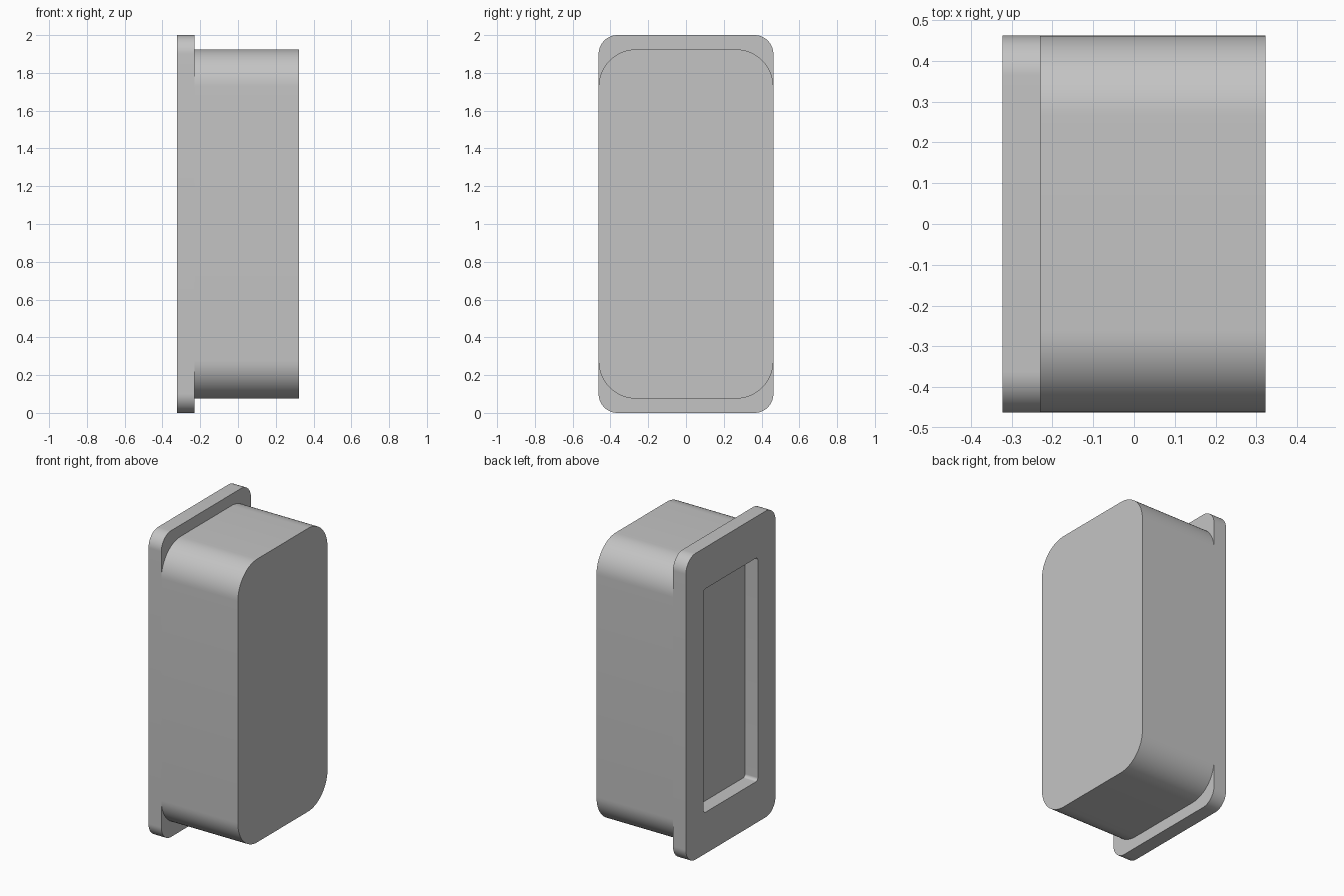
import bpy, bmesh, math

if "Cube" in bpy.data.objects:
    bpy.data.objects.remove(bpy.data.objects["Cube"], do_unlink=True)

# Overall sizes
X_BACK, X_STEP, X_FRONT = -0.323, -0.23, 0.323
HALF_WIDTH, MID_Z = 0.4625, 1.0

grey = bpy.data.materials.new("plain grey")
grey.use_nodes = True
colour = (0.55, 0.55, 0.55, 1)
grey.diffuse_color = colour
grey.node_tree.nodes["Principled BSDF"].inputs["Base Color"].default_value = colour


def rounded_loop(bm, x, half_y, half_z, radius, steps=16):
    """Ring of vertices around a rounded rectangle in the plane at x."""
    verts = []
    for corner, (sy, sz) in enumerate([(1, 1), (-1, 1), (-1, -1), (1, -1)]):
        for i in range(steps + 1):
            a = math.pi / 2 * (corner + i / steps)
            verts.append(bm.verts.new((
                x,
                sy * (half_y - radius) + radius * math.cos(a),
                MID_Z + sz * (half_z - radius) + radius * math.sin(a))))
    return verts


def bridge(bm, a, b):
    n = len(a)
    for i in range(n):
        j = (i + 1) % n
        bm.faces.new((a[i], a[j], b[j], b[i]))


def finish(bm, name):
    bmesh.ops.recalc_face_normals(bm, faces=bm.faces)
    mesh = bpy.data.meshes.new(name)
    bm.to_mesh(mesh)
    bm.free()
    mesh.materials.append(grey)
    obj = bpy.data.objects.new(name, mesh)
    bpy.context.collection.objects.link(obj)
    bpy.ops.object.select_all(action='DESELECT')
    obj.select_set(True)
    bpy.context.view_layer.objects.active = obj
    bpy.ops.object.shade_smooth_by_angle(angle=math.radians(30))


# Main body: solid block with large rounded ends
bm = bmesh.new()
inner = rounded_loop(bm, X_STEP, HALF_WIDTH, 0.925, 0.2)
outer = rounded_loop(bm, X_FRONT, HALF_WIDTH, 0.925, 0.2)
bridge(bm, inner, outer)
bm.faces.new(inner)
bm.faces.new(outer)
finish(bm, "body")

# Flange: taller plate with a rectangular window whose floor is the body
bm = bmesh.new()
rim = [rounded_loop(bm, x, HALF_WIDTH, 1.0, 0.1) for x in (X_BACK, X_STEP)]
window = [rounded_loop(bm, x, 0.28, 0.73, 0.02) for x in (X_STEP, X_BACK)]
loops = rim + window
for k in range(4):
    bridge(bm, loops[k], loops[(k + 1) % 4])
finish(bm, "flange")
